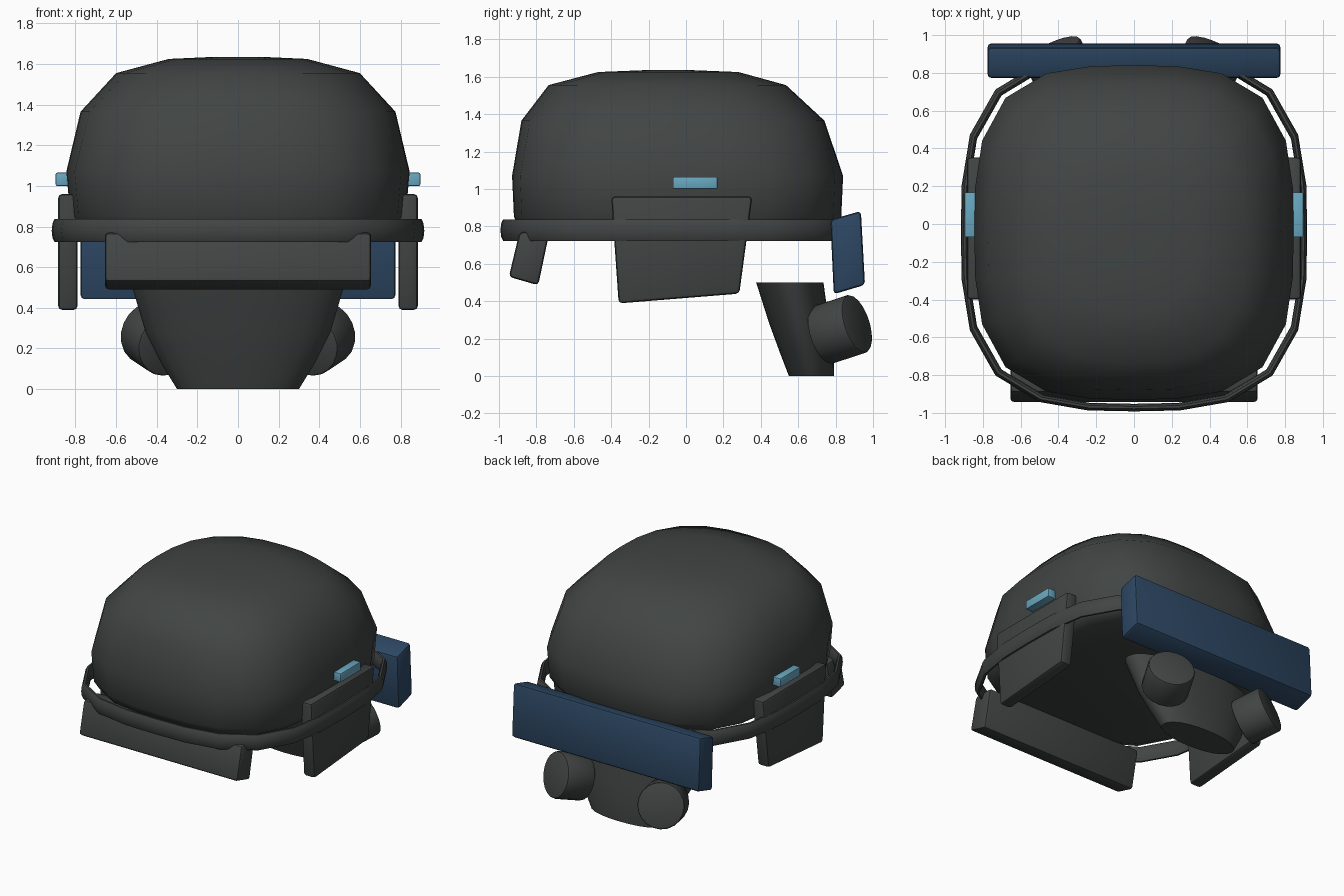
import bpy, bmesh, math
from mathutils import Vector

cube = bpy.data.objects.get("Cube")
if cube:
    bpy.data.objects.remove(cube, do_unlink=True)


def material(name, rgb):
    m = bpy.data.materials.new(name)
    m.use_nodes = True
    m.diffuse_color = (*rgb, 1)
    m.node_tree.nodes["Principled BSDF"].inputs["Base Color"].default_value = (*rgb, 1)
    return m


GREY = material("dark grey", (0.052, 0.059, 0.057))
NAVY = material("navy blue", (0.026, 0.063, 0.125))
CYAN = material("light blue", (0.14, 0.39, 0.53))


def finish(name, bm, mat, angle=40):
    bmesh.ops.recalc_face_normals(bm, faces=bm.faces)
    mesh = bpy.data.meshes.new(name)
    bm.to_mesh(mesh)
    bm.free()
    mesh.materials.append(mat)
    ob = bpy.data.objects.new(name, mesh)
    bpy.context.collection.objects.link(ob)
    bpy.ops.object.select_all(action="DESELECT")
    ob.select_set(True)
    bpy.context.view_layer.objects.active = ob
    bpy.ops.object.shade_smooth_by_angle(angle=math.radians(angle))
    return ob


def outline(z, cy, rx, ry, power, count=24):
    """Rounded-rectangle ring of points at height z."""
    points = []
    for i in range(count):
        a = math.tau * i / count
        c, s = math.cos(a), math.sin(a)
        r = (abs(c) ** power + abs(s) ** power) ** (-1 / power)
        points.append((rx * r * c, cy + ry * r * s, z))
    return points


def loft(name, sections, mat, wrap=False):
    bm = bmesh.new()
    rings = [[bm.verts.new(p) for p in outline(*s)] for s in sections]
    pairs = list(zip(rings, rings[1:]))
    if wrap:
        pairs.append((rings[-1], rings[0]))
    else:
        bm.faces.new(rings[0])
        bm.faces.new(rings[-1])
    for low, high in pairs:
        n = len(low)
        for i in range(n):
            j = (i + 1) % n
            bm.faces.new((low[i], low[j], high[j], high[i]))
    return finish(name, bm, mat)


def plate(name, profile, x0, x1, mat, bevel=0.02):
    """Side profile in y and z, extruded along x, with softened edges."""
    bm = bmesh.new()
    a = [bm.verts.new((x0, y, z)) for y, z in profile]
    b = [bm.verts.new((x1, y, z)) for y, z in profile]
    bm.faces.new(a)
    bm.faces.new(b)
    for i in range(len(a)):
        j = (i + 1) % len(a)
        bm.faces.new((a[i], a[j], b[j], b[i]))
    bmesh.ops.bevel(bm, geom=bm.edges[:], offset=bevel, segments=2,
                    profile=0.5, affect="EDGES")
    return finish(name, bm, mat, 30)


# Helmet dome: height, centre y, half width, half depth, squareness
loft("dome", [
    (0.76, -0.045, 0.72, 0.77, 3.2),
    (0.79, -0.045, 0.79, 0.84, 3.2),
    (0.85, -0.045, 0.825, 0.875, 3.2),
    (1.07, -0.045, 0.845, 0.885, 3.2),
    (1.365, -0.07, 0.775, 0.81, 3.0),
    (1.555, -0.10, 0.60, 0.635, 2.6),
    (1.625, -0.095, 0.34, 0.375, 2.3),
    (1.635, -0.095, 0.12, 0.13, 2.0),
], GREY)

# Rim band around the dome, with a rounded upright cross-section
band = []
for i in range(10):
    t = math.tau * i / 10
    inset = 0.02 - 0.02 * math.cos(t)
    band.append((0.78 + 0.06 * math.sin(t), -0.045, 0.917 - inset, 0.947 - inset, 3.1))
loft("rim_band", band, GREY, wrap=True)

# Breathing mask, tapering to a flat bottom
loft("mask", [
    (0.0, 0.67, 0.30, 0.12, 2.2),
    (0.13, 0.645, 0.38, 0.145, 2.2),
    (0.28, 0.605, 0.455, 0.16, 2.2),
    (0.50, 0.555, 0.52, 0.18, 2.2),
], GREY)

# Plate at the front and wide visor at the back
plate("front_guard", [(-0.89, 0.77), (-0.73, 0.77), (-0.79, 0.485), (-0.947, 0.53)],
      -0.655, 0.655, GREY)
plate("visor", [(0.772, 0.835), (0.935, 0.882), (0.957, 0.487), (0.79, 0.437)],
      -0.775, 0.775, NAVY)

# Paired parts
for side, label in ((1, "left"), (-1, "right")):
    plate(label + "_ear_guard",
          [(-0.40, 0.96), (0.355, 0.96), (0.285, 0.44), (-0.36, 0.388)],
          side * 0.79, side * 0.885, GREY)
    plate(label + "_side_light",
          [(-0.07, 1.0), (0.168, 1.0), (0.168, 1.065), (-0.07, 1.065)],
          side * 0.83, side * 0.897, CYAN, 0.006)

    # Filter canister angled out from the mask
    axis = Vector((side * 0.42, 0.86, 0.28)).normalized()
    bm = bmesh.new()
    bmesh.ops.create_cone(bm, cap_ends=True, segments=20, radius1=0.163,
                          radius2=0.163, depth=0.22)
    rims = [e for e in bm.edges if abs(e.verts[0].co.z - e.verts[1].co.z) < 0.01]
    bmesh.ops.bevel(bm, geom=rims, offset=0.015, segments=2, profile=0.5, affect="EDGES")
    bmesh.ops.rotate(bm, verts=bm.verts, cent=(0, 0, 0),
                     matrix=axis.to_track_quat("Z", "Y").to_matrix())
    bmesh.ops.translate(bm, verts=bm.verts,
                        vec=Vector((side * 0.435, 0.918, 0.28)) - axis * 0.11)
    finish(label + "_filter", bm, GREY)
